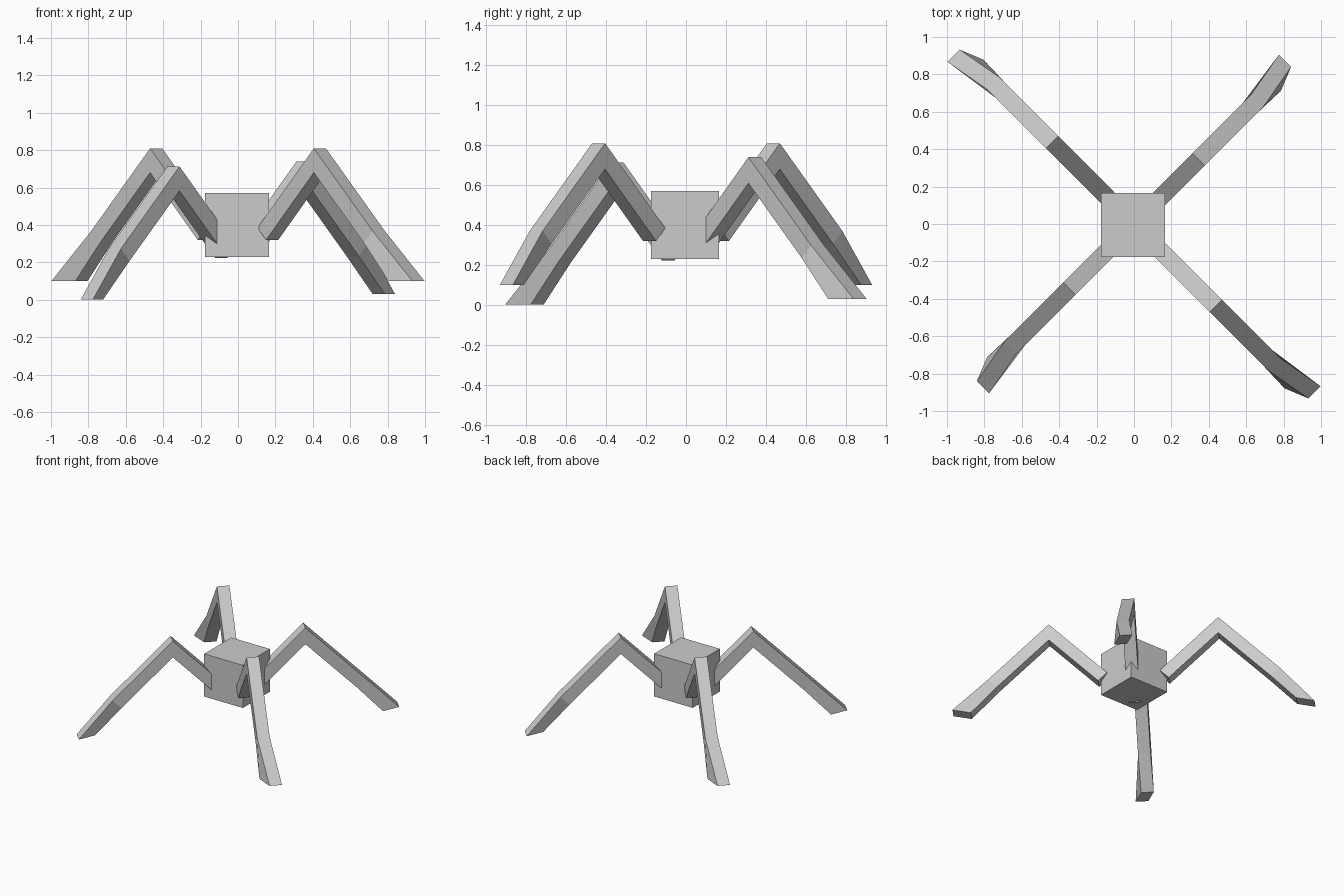
import bpy
import bmesh
import math
from mathutils import Matrix

default = bpy.data.objects.get("Cube")
if default:
    bpy.data.objects.remove(default, do_unlink=True)

grey = bpy.data.materials.new("plain grey")
grey.use_nodes = True
COLOUR = (0.6, 0.6, 0.6, 1.0)
grey.diffuse_color = COLOUR
grey.node_tree.nodes["Principled BSDF"].inputs["Base Color"].default_value = COLOUR


def add_object(name, bm):
    bmesh.ops.recalc_face_normals(bm, faces=bm.faces)
    mesh = bpy.data.meshes.new(name)
    bm.to_mesh(mesh)
    bm.free()
    mesh.materials.append(grey)
    obj = bpy.data.objects.new(name, mesh)
    bpy.context.collection.objects.link(obj)
    return obj


# Body: a plain cube
bm = bmesh.new()
bmesh.ops.create_cube(bm, size=0.342)
add_object("body", bm).location = (-0.005, -0.005, 0.4)

# Leg sections, root to foot: (distance out, height, sideways shift)
# for the inner edge and then the outer edge of the square bar
HALF = 0.046
SECTIONS = [
    ((0.258, 0.32, 0), (0.193, 0.385, 0)),
    ((0.619, 0.68, 0), (0.619, 0.81, 0)),
    ((0.997, 0.305, 0), (1.062, 0.37, 0)),
    ((1.19, 0.10, -0.006), (1.319, 0.10, 0.046)),
]


def add_leg(name, angle, inward, drop):
    """Loft the bent bar, shift it in its own plane, then swing it round."""
    bm = bmesh.new()
    rings = []
    for inner, outer in SECTIONS:
        corners = [(inner, -HALF), (inner, HALF), (outer, HALF), (outer, -HALF)]
        rings.append([bm.verts.new((d - inward, shift + side, z - drop))
                      for (d, z, shift), side in corners])
    for a, b in zip(rings, rings[1:]):
        for i in range(4):
            j = (i + 1) % 4
            bm.faces.new((a[i], a[j], b[j], b[i]))
    bm.faces.new(rings[0])
    bm.faces.new(rings[-1])
    bm.transform(Matrix.Rotation(math.radians(angle), 4, "Z"))
    add_object(name, bm)


# Four legs on the diagonals: one pair raised, one pair tucked in and lower
add_leg("front_left_leg", -45, 0, 0)
add_leg("back_left_leg", 45, 0.131, 0.07)
add_leg("back_right_leg", 135, 0, 0)
add_leg("front_right_leg", 225, 0.131, 0.097)
